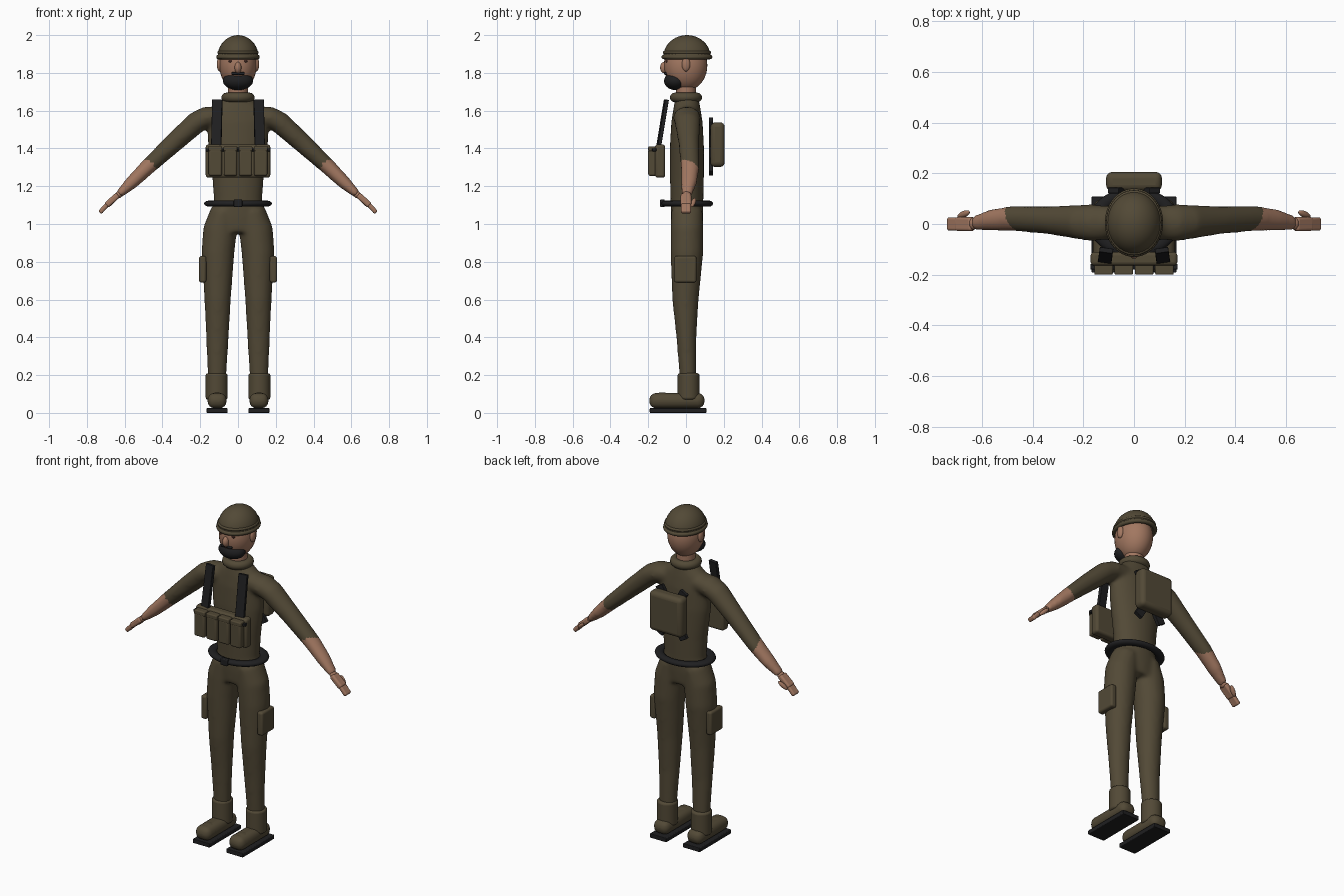
import bpy, bmesh, math
from mathutils import Vector, Matrix

old = bpy.data.objects.get("Cube")
if old:
    bpy.data.objects.remove(old, do_unlink=True)


def material(name, rgb):
    m = bpy.data.materials.new(name)
    m.use_nodes = True
    m.diffuse_color = (*rgb, 1)
    m.node_tree.nodes["Principled BSDF"].inputs["Base Color"].default_value = (*rgb, 1)
    return m


cloth = material("olive cloth", (0.085, 0.067, 0.037))
skin = material("skin", (0.36, 0.185, 0.118))
black = material("black", (0.014, 0.014, 0.015))
brown = material("dark brown", (0.05, 0.02, 0.015))


def finish(name, mat, scale=None, angle=40):
    """Name the active object, bake its scale, colour it and shade it."""
    ob = bpy.context.object
    ob.name = name
    if scale:
        ob.data.transform(Matrix.Diagonal((*scale, 1)))
    ob.data.materials.append(mat)
    bpy.ops.object.shade_smooth_by_angle(angle=math.radians(angle))
    return ob


def round_edges(ob, width):
    mod = ob.modifiers.new("Rounded edges", "BEVEL")
    mod.width, mod.segments = width, 4


def box(name, mat, loc, size, bevel, rot=(0, 0, 0)):
    bpy.ops.mesh.primitive_cube_add(size=1, location=loc, rotation=rot)
    round_edges(finish(name, mat, size), bevel)


def ball(name, mat, loc, radii, rot=(0, 0, 0)):
    bpy.ops.mesh.primitive_uv_sphere_add(segments=32, ring_count=20, radius=1,
                                         location=loc, rotation=rot)
    return finish(name, mat, radii, 180)


def ring(name, mat, loc, rx, ry, thick, flat=1.0):
    """Oval ring; rx and ry are centre-line radii."""
    bpy.ops.mesh.primitive_torus_add(major_radius=rx, minor_radius=thick, location=loc,
                                     major_segments=48, minor_segments=12)
    finish(name, mat, (1, ry / rx, flat), 180)


def cylinder(name, mat, loc, radius, height, bevel):
    bpy.ops.mesh.primitive_cylinder_add(vertices=32, radius=radius, depth=height, location=loc)
    round_edges(finish(name, mat), bevel)


def loft(bm, sections, side=1, count=24):
    """Closed tube through sections of (x, y, z, radius, depth radius)."""
    centres = [Vector((s[0] * side, s[1], s[2])) for s in sections]
    loops = []
    for i, s in enumerate(sections):
        along = centres[min(i + 1, len(centres) - 1)] - centres[max(i - 1, 0)]
        along.y = 0
        across = Vector((0, 1, 0)).cross(along).normalized()
        loops.append([])
        for k in range(count):
            a = 2 * math.pi * k / count
            p = centres[i] + across * (math.cos(a) * s[3]) + Vector((0, math.sin(a) * s[4], 0))
            loops[-1].append(bm.verts.new(p))
    for a, b in zip(loops, loops[1:]):
        for k in range(count):
            j = (k + 1) % count
            bm.faces.new((a[k], a[j], b[j], b[k]))
    bm.faces.new(loops[0])
    bm.faces.new(loops[-1])


# Body: torso, arms and legs fused into one smooth skin
torso = [(0, .005, 1.69, .05, .055), (0, .005, 1.65, .09, .065), (0, .005, 1.61, .14, .072),
         (0, .005, 1.54, .162, .083), (0, .005, 1.42, .16, .09), (0, .005, 1.24, .136, .09),
         (0, .005, 1.12, .128, .087), (0, .005, 1.04, .15, .086), (0, .005, .955, .14, .08)]
arm = [(.08, .005, 1.575, .05, .065), (.17, .005, 1.563, .058, .073), (.22, .008, 1.538, .058, .068),
       (.34, .015, 1.43, .052, .055), (.48, .022, 1.30, .042, .05),
       (.56, .016, 1.222, .036, .043), (.63, .005, 1.157, .022, .03)]
leg = [(.075, .005, 1.07, .07, .083), (.095, .005, .97, .09, .087), (.106, .005, .85, .087, .087),
       (.108, -.003, .6, .07, .07), (.109, .002, .4, .06, .053), (.111, .01, .2, .05, .045),
       (.112, .012, .1, .045, .042)]
bm = bmesh.new()
loft(bm, torso)
for side in (1, -1):
    loft(bm, arm, side)
    loft(bm, leg, side)
bmesh.ops.recalc_face_normals(bm, faces=bm.faces)
rough = bpy.data.meshes.new("body")
bm.to_mesh(rough)
bm.free()
body = bpy.data.objects.new("body", rough)
bpy.context.collection.objects.link(body)
remesh = body.modifiers.new("Fuse", "REMESH")
remesh.mode, remesh.voxel_size = "VOXEL", 0.011
relax = body.modifiers.new("Relax", "SMOOTH")
relax.factor, relax.iterations = 0.5, 10
bpy.context.view_layer.update()
fused = bpy.data.meshes.new_from_object(body.evaluated_get(bpy.context.evaluated_depsgraph_get()))
body.modifiers.clear()
body.data = fused
fused.materials.clear()
fused.materials.append(cloth)
fused.materials.append(skin)
for f in fused.polygons:
    f.use_smooth = True
    # Bare forearms past the rolled sleeve, which reaches lower at the back
    x, y, z = abs(f.center.x), f.center.y, f.center.z
    f.material_index = int(x > .4 and .72 * x - .69 * z > -.57 + .6 * y)

# Neck, collar and head
cylinder("neck", skin, (0, 0, 1.70), .052, .1, .005)
ring("collar", cloth, (0, 0, 1.67), .063, .061, .025)
ball("head", skin, (0, -.002, 1.84), (.098, .115, .135))
ball("beard", black, (0, -.056, 1.758), (.08, .06, .049))
ball("nose", skin, (0, -.115, 1.828), (.018, .022, .03))
box("moustache", black, (0, -.106, 1.797), (.07, .02, .014), .005)
for side, tag in ((1, "left"), (-1, "right")):
    ball(tag + "_ear", skin, (side * .098, 0, 1.845), (.014, .022, .037))
    ball(tag + "_eye", brown, (side * .037, -.101, 1.862), (.013, .008, .008))
    box(tag + "_eyebrow", brown, (side * .037, -.103, 1.879), (.034, .012, .006), .002)

# Helmet: dome cut from a ball, with a brim and a band
dome = ball("helmet", cloth, (0, .005, 1.885), (.108, .125, .115))
bm = bmesh.new()
bm.from_mesh(dome.data)
bmesh.ops.bisect_plane(bm, geom=bm.verts[:] + bm.edges[:] + bm.faces[:], plane_co=(0, 0, 0),
                       plane_no=(0, 0, 1), clear_inner=True)
bm.to_mesh(dome.data)
bm.free()
ring("helmet_brim", cloth, (0, .005, 1.884), .103, .121, .012)
ring("helmet_band", cloth, (0, .005, 1.908), .102, .119, .008)

# Belt and chest rig
ring("belt", black, (0, .006, 1.108), .152, .116, .028, .57)
box("belt_buckle", black, (0, -.125, 1.11), (.045, .025, .04), .005)
box("chest_rig", cloth, (0, -.137, 1.333), (.342, .054, .176), .015)
box("rig_strip", black, (0, -.168, 1.393), (.344, .022, .016), .003)
for i in range(4):
    x = -.12 + .08 * i
    box("pouch_%d" % (i + 1), cloth, (x, -.176, 1.325), (.07, .048, .14), .01)
    box("pouch_flap_%d" % (i + 1), cloth, (x, -.178, 1.398), (.073, .044, .026), .006)

# Backpack
box("backpack", cloth, (0, .167, 1.42), (.22, .076, .236), .025)

for side, tag in ((1, "left"), (-1, "right")):
    # Straps
    box(tag + "_front_strap", black, (side * .112, -.124, 1.535), (.054, .02, .25), .003,
        (math.radians(-9.5), 0, side * math.radians(8)))
    box(tag + "_back_strap", black, (0, .132, 1.41), (.05, .022, .33), .003,
        (0, side * math.radians(30), 0))
    # Thigh pocket
    box(tag + "_thigh_pocket", cloth, (side * .187, -.004, .76), (.038, .118, .14), .012)
    # Boot
    cylinder(tag + "_boot_shaft", cloth, (side * .113, .014, .14), .058, .14, .012)
    box(tag + "_boot_foot", cloth, (side * .111, -.048, .065), (.1, .292, .08), .036)
    ball(tag + "_boot_toe", cloth, (side * .111, -.125, .068), (.05, .068, .04))
    box(tag + "_sole", black, (side * .111, -.042, .0125), (.112, .3, .025), .004)
    # Hand: palm, joined fingers and thumb follow the forearm slope
    tilt = (0, side * math.radians(42), 0)
    ball(tag + "_wrist", skin, (side * .633, .002, 1.154), (.018, .024, .018))
    box(tag + "_palm", skin, (side * .667, 0, 1.126), (.085, .056, .032), .011, tilt)
    box(tag + "_fingers", skin, (side * .711, 0, 1.083), (.062, .052, .024), .009,
        (0, side * math.radians(48), 0))
    ball(tag + "_thumb", skin, (side * .672, .038, 1.113), (.034, .013, .012),
         (0, side * math.radians(42), side * math.radians(-25)))
